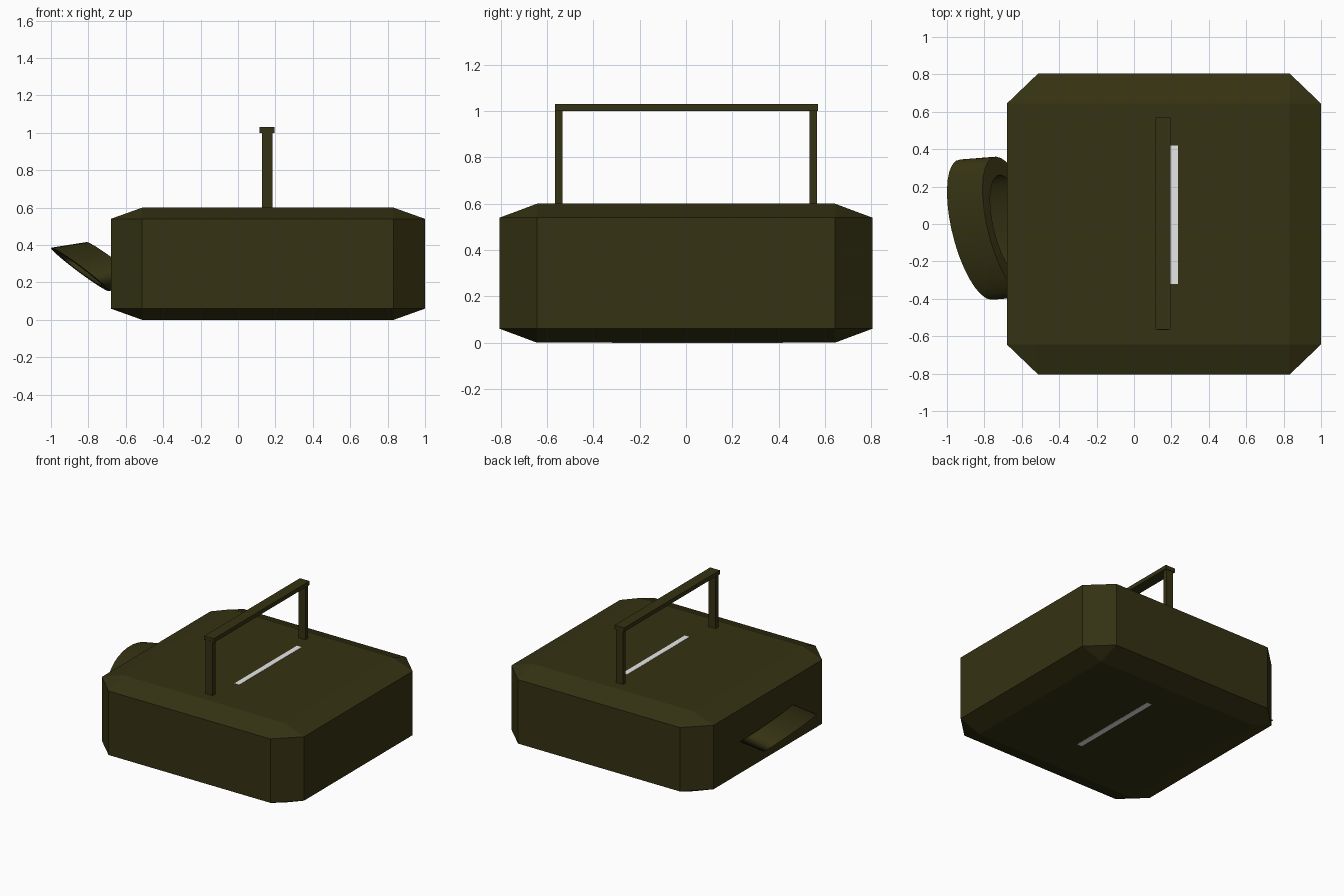
import bpy
import bmesh
from math import cos, sin, tau
from mathutils import Vector

cube = bpy.data.objects.get("Cube")
if cube:
    bpy.data.objects.remove(cube, do_unlink=True)


def material(name, color):
    mat = bpy.data.materials.new(name)
    mat.use_nodes = True
    mat.diffuse_color = color
    mat.node_tree.nodes["Principled BSDF"].inputs["Base Color"].default_value = color
    return mat


OLIVE = material("dark olive", (0.035, 0.032, 0.006, 1))
WHITE = material("white", (0.8, 0.8, 0.8, 1))


def add_object(name, bm, mat):
    bmesh.ops.recalc_face_normals(bm, faces=bm.faces)
    mesh = bpy.data.meshes.new(name)
    bm.to_mesh(mesh)
    bm.free()
    mesh.materials.append(mat)
    obj = bpy.data.objects.new(name, mesh)
    bpy.context.collection.objects.link(obj)
    return obj


def box(name, low, high, mat, bevel=0):
    """Box between two corners; the bevel is a fraction of each side."""
    low, high = Vector(low), Vector(high)
    bm = bmesh.new()
    bmesh.ops.create_cube(bm, size=1)
    if bevel:
        bmesh.ops.bevel(bm, geom=bm.edges[:], offset=bevel, segments=1,
                        affect='EDGES', profile=0.5)
    bmesh.ops.scale(bm, vec=high - low, verts=bm.verts)
    bmesh.ops.translate(bm, vec=(low + high) / 2, verts=bm.verts)
    return add_object(name, bm, mat)


# Body with chamfered edges
box("body", (-0.68, -0.805, 0), (1, 0.805, 0.6), OLIVE, bevel=0.1)

# Slot plates on the top and the underside
for name, z in (("top_slot", 0.6), ("bottom_slot", 0)):
    box(name, (0.195, -0.32, z - 0.002), (0.235, 0.42, z + 0.002), WHITE)

# Handle
box("handle_bar", (0.115, -0.565, 1.0), (0.195, 0.57, 1.03), OLIVE)
for name, y in (("front_handle_post", -0.55), ("back_handle_post", 0.55)):
    box(name, (0.127, y - 0.016, 0.58), (0.185, y + 0.016, 1.005), OLIVE)

# Spout: a slanted oval tube leaning out of the side
SIDES = 32
mouth = Vector((-0.845, -0.03, 0.27))
root = mouth + Vector((0.19, 0.015, 0.03))
across, along = Vector((-0.131, 0, 0.107)), Vector((-0.083, 0.375, 0.045))
bm = bmesh.new()
rings = []
for center, size in ((mouth, 1), (root, 1), (root, 0.74), (mouth, 0.74)):
    angles = [tau * i / SIDES for i in range(SIDES)]
    rings.append([bm.verts.new(center + size * (across * cos(a) + along * sin(a)))
                  for a in angles])
for k in range(4):
    a, b = rings[k], rings[(k + 1) % 4]
    for i in range(SIDES):
        j = (i + 1) % SIDES
        bm.faces.new((a[i], a[j], b[j], b[i]))
spout = add_object("spout", bm, OLIVE)

bpy.context.view_layer.objects.active = spout
spout.select_set(True)
bpy.ops.object.shade_smooth_by_angle(angle=0.6)
